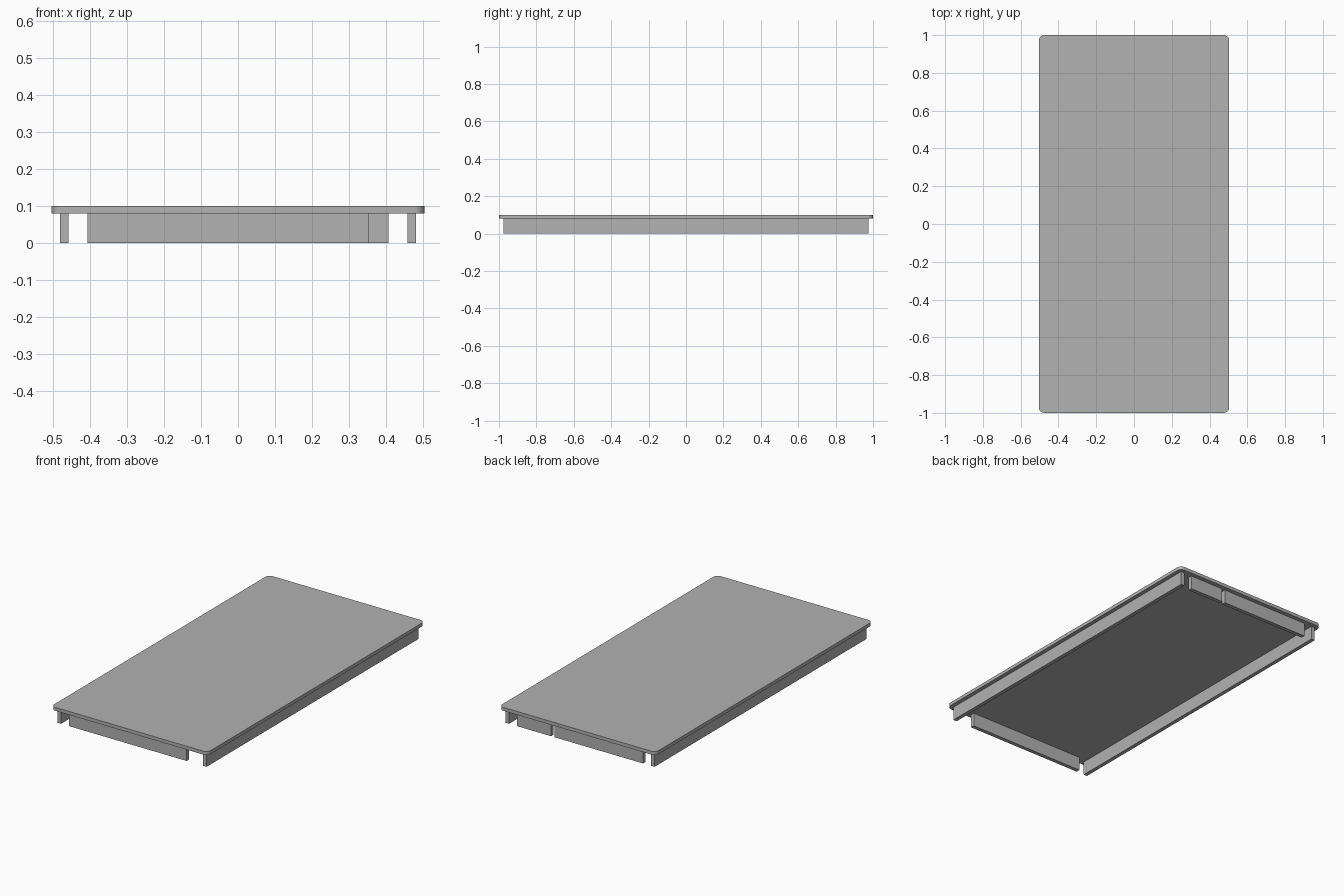
import bpy

if "Cube" in bpy.data.objects:
    bpy.data.objects.remove(bpy.data.objects["Cube"], do_unlink=True)

# Single plain grey
GREY = (0.445, 0.445, 0.445, 1.0)
grey = bpy.data.materials.new("plain grey")
grey.use_nodes = True
grey.diffuse_color = GREY
grey.node_tree.nodes["Principled BSDF"].inputs["Base Color"].default_value = GREY


def box(name, x, y, z):
    """Box from three (low, high) ranges."""
    spans = (x, y, z)
    bpy.ops.mesh.primitive_cube_add(size=1, location=[(a + b) / 2 for a, b in spans])
    ob = bpy.context.object
    ob.name = name
    ob.scale = [b - a for a, b in spans]
    bpy.ops.object.transform_apply(location=False, rotation=False, scale=True)
    ob.data.materials.append(grey)
    return ob


HALF_W, HALF_L, TOP = 0.504, 1.0, 0.1
RAIL_H, WALL = 0.08, 0.023
SIDE, END, REACH = 0.48, 0.975, 0.406
RAIL_Z = (0, RAIL_H)

# Top panel with rounded vertical corners
panel = box("top_panel", (-HALF_W, HALF_W), (-HALF_L, HALF_L), (RAIL_H, TOP))
weights = panel.data.attributes.new("bevel_weight_edge", "FLOAT", "EDGE")
for edge in panel.data.edges:
    a, b = (panel.data.vertices[i].co for i in edge.vertices)
    weights.data[edge.index].value = float(abs(a.z - b.z) > TOP / 10)
bevel = panel.modifiers.new("rounded_corners", "BEVEL")
bevel.limit_method = "WEIGHT"
bevel.width = 0.03
bevel.segments = 8
bpy.context.view_layer.objects.active = panel
bpy.ops.object.modifier_apply(modifier=bevel.name)
bpy.ops.object.shade_smooth_by_angle()

# Long rails under both sides
for name, s in (("left_rail", 1), ("right_rail", -1)):
    x = sorted((s * SIDE, s * (SIDE - WALL)))
    box(name, x, (-END, END), RAIL_Z)

# End rails, with the corners left open; the back one is split by a gap
box("front_rail", (-REACH, 0.352), (-END, -END + WALL), RAIL_Z)
for name, x in (("back_rail_long", (-REACH, 0.165)), ("back_rail_short", (0.187, REACH))):
    box(name, x, (END - WALL, END), RAIL_Z)
